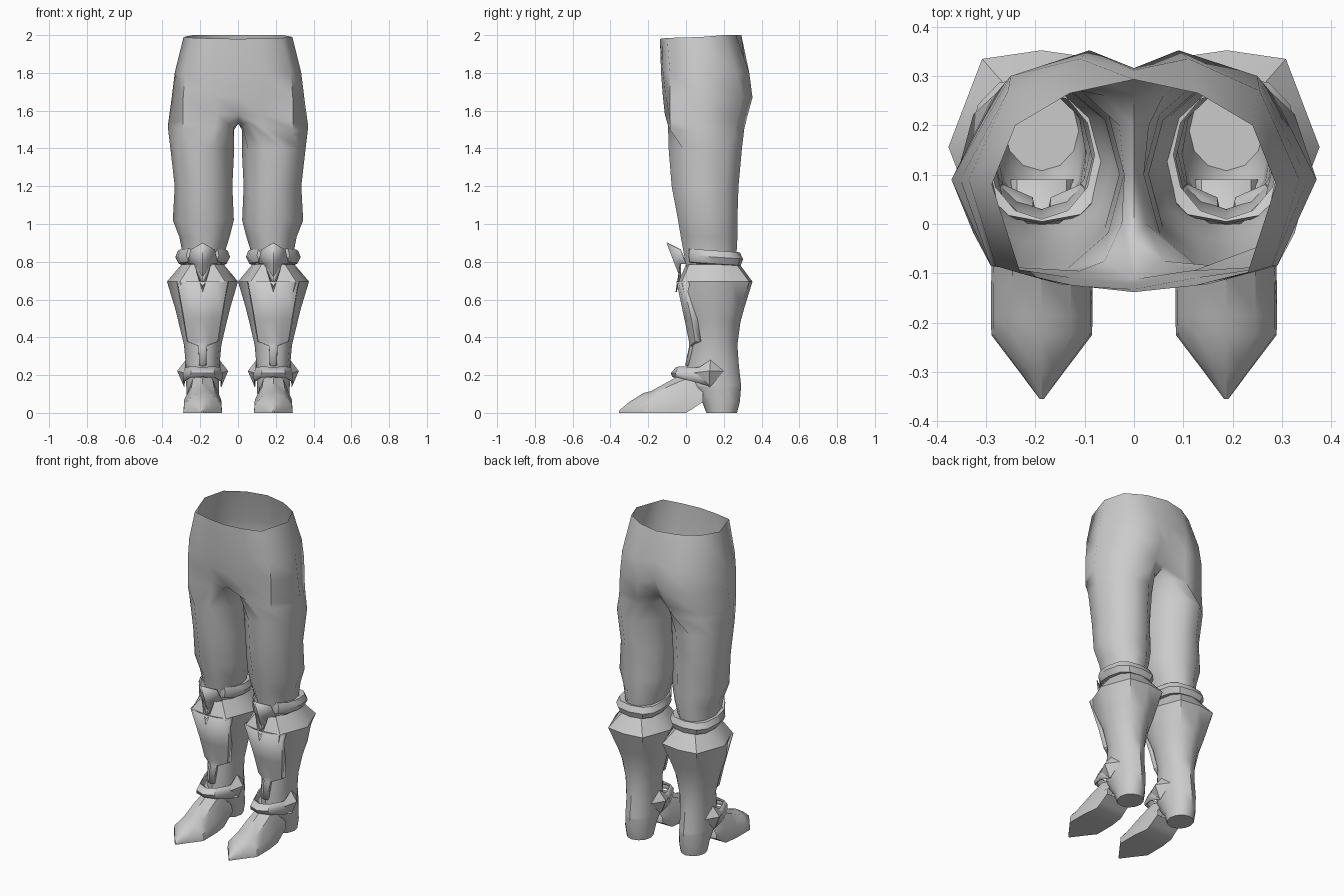
import bpy, bmesh, math

if "Cube" in bpy.data.objects:
    bpy.data.objects.remove(bpy.data.objects["Cube"])

CX = 0.187  # centre of each leg
grey = bpy.data.materials.new("light_grey")
grey.diffuse_color = (0.6, 0.6, 0.6, 1)
grey.use_nodes = True
grey.node_tree.nodes["Principled BSDF"].inputs["Base Color"].default_value = grey.diffuse_color


def make(name, verts, faces, leg_mirror=False, thick=0.0, angle=35):
    """Build a part on the +x leg, optionally mirror it about the leg, then about x = 0."""
    def reflect(vs, fs, c):
        n = len(vs)
        return (vs + [(2 * c - x, y, z) for x, y, z in vs],
                fs + [tuple(i + n for i in reversed(f)) for f in fs])
    if leg_mirror:
        verts, faces = reflect([(x + CX, y, z) for x, y, z in verts], faces, CX)
    verts, faces = reflect(list(verts), list(faces), 0)
    me = bpy.data.meshes.new(name)
    me.from_pydata(verts, [], faces)
    bm = bmesh.new()
    bm.from_mesh(me)
    bmesh.ops.remove_doubles(bm, verts=bm.verts, dist=0.0005)
    bmesh.ops.recalc_face_normals(bm, faces=bm.faces)
    for f in bm.faces:
        f.smooth = True
    bm.to_mesh(me)
    bm.free()
    me.set_sharp_from_angle(angle=math.radians(angle))
    me.materials.append(grey)
    ob = bpy.data.objects.new(name, me)
    bpy.context.collection.objects.link(ob)
    if thick:
        m = ob.modifiers.new("thickness", 'SOLIDIFY')
        m.thickness = thick
        m.offset = 0
    return ob


def ring(z, x0, x1, y0, y1, n=12, p=1.0, start=0, tilt=0.0):
    """Rounded cross-section inside the given bounds; p < 1 makes it squarer."""
    pts = []
    for k in range(n):
        a = (k - start) * math.tau / n
        c, s = math.cos(a), math.sin(a)
        c = math.copysign(abs(c) ** p, c)
        s = math.copysign(abs(s) ** p, s)
        pts.append(((x0 + x1) / 2 + c * (x1 - x0) / 2,
                    (y0 + y1) / 2 + s * (y1 - y0) / 2, z + tilt * s))
    return pts


def hexed(r):
    """Straighten the slanted sides of a 12-point ring so it reads as a hexagon."""
    for k in (1, 5, 7, 11):
        a, b = r[k - 1], r[(k + 1) % 12]
        r[k] = tuple((u + v) / 2 for u, v in zip(a, b))
    return r


def grid(rows, closed=True, base=0):
    n = len(rows[0])
    m = n if closed else n - 1
    return [(base + r * n + k, base + r * n + (k + 1) % n,
             base + (r + 1) * n + (k + 1) % n, base + (r + 1) * n + k)
            for r in range(len(rows) - 1) for k in range(m)]


def flat(rows):
    return [p for r in rows for p in r]


# hips: half rows from front centre round to back centre
hips = [
    [(0, -.138, 1.98), (.12, -.125, 1.982), (.23, -.1, 1.985), (.288, .08, 1.99),
     (.24, .2, 2), (.13, .265, 2), (0, .293, 2)],
    [(0, -.132, 1.8), (.15, -.122, 1.8), (.28, -.085, 1.8), (.335, .09, 1.8),
     (.255, .27, 1.8), (.11, .335, 1.8), (0, .312, 1.82)],
    [(0, -.122, 1.67), (.13, -.108, 1.68), (.29, -.085, 1.67), (.352, .09, 1.66),
     (.25, .3, 1.67), (.09, .352, 1.67), (0, .316, 1.7)],
]
# crotch row and the ring just below it, where the legs separate
thigh_top = [(0, -.112, 1.58), (.11, -.095, 1.58), (.29, -.085, 1.55), (.37, .09, 1.53),
             (.275, .27, 1.54), (.11, .322, 1.56), (0, .265, 1.58),
             (0, .2, 1.55), (0, .1, 1.535), (0, -.03, 1.53)]
thigh_split = [(.06, -.075, 1.535), (.12, -.095, 1.52), (.29, -.085, 1.5), (.37, .09, 1.5),
               (.285, .26, 1.5), (.13, .308, 1.5), (.06, .26, 1.52),
               (.03, .2, 1.51), (.02, .1, 1.5), (.025, 0, 1.51)]
legs = [thigh_top, thigh_split] + [ring(*b, n=10, start=3) for b in (
    (1.4, .02, .358, -.102, .306), (1.2, .03, .335, -.085, .287),
    (1.02, .022, .345, -.05, .28), (.93, .045, .31, -.035, .28),
    (.85, .07, .295, -.02, .275), (.74, .085, .285, .0, .265))]
faces = grid(hips, closed=False)
faces += [(14 + k, 15 + k, 22 + k, 21 + k) for k in range(6)]
faces += grid(legs, base=21)
make("trousers", flat(hips) + flat(legs), faces, angle=60)

# boot shaft with flared cuff
shaft = [ring(.785, .075, .3, .0, .285, p=.85), hexed(ring(.695, .0, .376, -.04, .352, p=.65)),
         ring(.56, .04, .335, -.015, .31, p=.85), ring(.48, .06, .315, .01, .288),
         ring(.36, .088, .286, .03, .272), ring(.25, .098, .276, .005, .28),
         ring(.14, .1, .274, .02, .292)]
make("boot_shaft", flat(shaft), grid(shaft))

# strap around the knee
strap = [ring(.855, .08, .295, .01, .27, tilt=-.008), ring(.86, .055, .318, .005, .285, p=.75, tilt=-.01),
         ring(.825, .042, .332, .0, .302, p=.75, tilt=-.01),
         ring(.79, .06, .314, .005, .29, p=.75, tilt=-.01), ring(.785, .08, .295, .01, .27, tilt=-.008)]
make("knee_strap", flat(strap), grid(strap))

# pointed knee plate with a notched downward tongue
make("knee_plate",
     [(0, -.1, .9), (.062, -.03, .865), (.08, .0, .79), (.045, -.03, .79),
      (0, -.03, .72), (0, -.052, .64), (0, -.058, .79)],
     [(0, 1, 6), (1, 2, 3), (1, 3, 6), (6, 3, 4), (4, 3, 5)],
     leg_mirror=True, thick=.006, angle=20)

# raised shin plate narrowing to a strip above the ankle
shin = [[(0, y, z), (w * .55, y * .7 + e * .3, z), (w, e, z), (w * 1.03, e + .03, z)]
        for z, w, y, e in ((.695, .13, -.048, -.015), (.5, .097, -.006, .03),
                           (.38, .078, .018, .05), (.355, .02, .02, .024),
                           (.25, .016, -.002, .002))]
make("shin_plate", flat(shin), grid(shin, closed=False), leg_mirror=True, thick=.006, angle=30)

# pointed foot lofted from toe to arch
foot = [[(0, y, b), (w, y, b), (w * .96, y, b + (t - b) * .42),
         (w * .58, y, b + (t - b) * .84), (0, y, t)]
        for y, w, t, b in ((-.355, .004, .012, 0), (-.3, .045, .058, 0), (-.225, .102, .105, 0),
                           (-.185, .103, .115, 0), (-.09, .102, .168, 0),
                           (0, .09, .215, 0), (.04, .087, .2, .025), (.09, .086, .14, .058))]
make("foot", flat(foot), grid(foot, closed=False), leg_mirror=True)

# rounded heel
heel = [ring(.14, .1, .274, .02, .292), ring(.06, .104, .27, .085, .285),
        ring(0, .112, .262, .108, .27)]
make("heel", flat(heel), grid(heel) + [tuple(range(24, 36))])

# strap over the instep
band = [[(0, -.05, .24), (0, -.078, .21), (0, -.068, .19)],
        [(.055, -.03, .245), (.06, -.055, .212), (.065, -.045, .187)],
        [(.09, .05, .24), (.102, .045, .205), (.1, .04, .165)],
        [(.09, .13, .245), (.1, .13, .205), (.098, .13, .14)]]
make("ankle_strap", flat(band), grid(band, closed=False), leg_mirror=True, thick=.006, angle=30)

# faceted diamond guard on each side of the ankle
make("ankle_guard",
     [(.135, .125, .222), (.092, .02, .21), (.09, .13, .28), (.085, .2, .22), (.098, .125, .135)],
     [(0, 1, 2), (0, 2, 3), (0, 3, 4), (0, 4, 1)], leg_mirror=True, angle=20)
